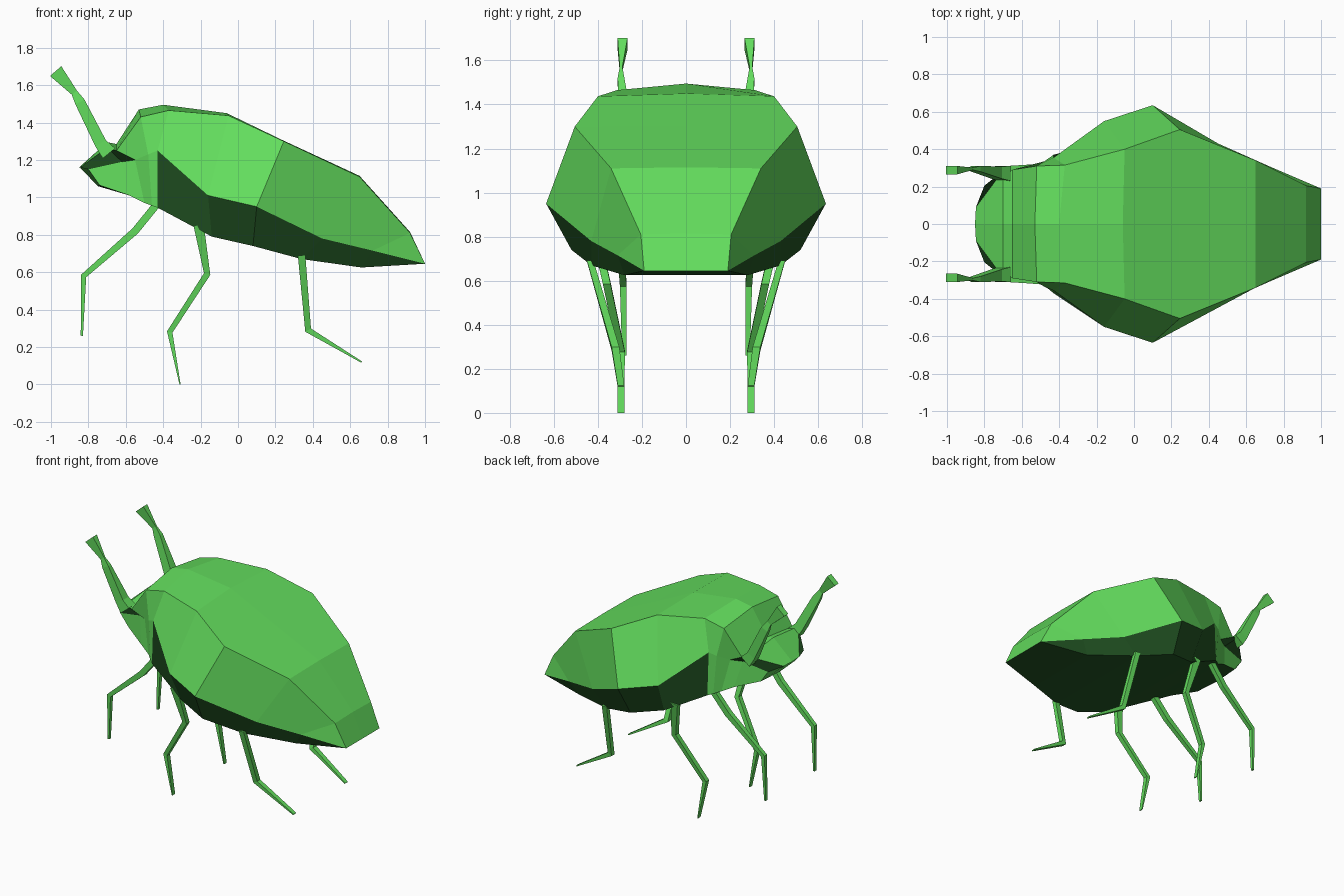
import bpy, bmesh
from mathutils import Vector

if "Cube" in bpy.data.objects:
    bpy.data.objects.remove(bpy.data.objects["Cube"])


def material(name, rgb):
    m = bpy.data.materials.new(name)
    m.diffuse_color = (*rgb, 1)
    m.use_nodes = True
    m.node_tree.nodes["Principled BSDF"].inputs["Base Color"].default_value = m.diffuse_color
    return m


green = material("leaf green", (0.125, 0.72, 0.11))
dark = material("dark green", (0.016, 0.089, 0.017))


def finish(name, bm, mirror=False):
    bmesh.ops.remove_doubles(bm, verts=bm.verts, dist=0.0005)
    bmesh.ops.recalc_face_normals(bm, faces=bm.faces)
    me = bpy.data.meshes.new(name)
    bm.to_mesh(me)
    bm.free()
    me.materials.append(green)
    me.materials.append(dark)
    ob = bpy.data.objects.new(name, me)
    bpy.context.collection.objects.link(ob)
    if mirror:
        m = ob.modifiers.new("mirror", 'MIRROR')
        m.use_axis = (False, True, False)
        m.use_mirror_merge = False
    return ob


def bridge(bm, rings, paint=lambda segment, strip: 0):
    for k, (a, b) in enumerate(zip(rings, rings[1:])):
        n = len(a)
        for i in range(n):
            j = (i + 1) % n
            bm.faces.new((a[i], a[j], b[j], b[i])).material_index = paint(k, i)


def body_paint(segment, strip):
    strip = min(strip, 7 - strip)            # same on both sides, 0 = back, 3 = belly
    belly = strip == 3 or (strip == 2 and segment >= 4)
    eye_hollow = strip == 1 and segment <= 1
    return int(belly or eye_hollow)


def loft(name, sections):
    """Each section: top centre, ridge, flank, belly edge, bottom centre."""
    bm = bmesh.new()
    rings = []
    for s in sections:
        pts = s + [(x, -y, z) for x, y, z in s[3:0:-1]]
        rings.append([bm.verts.new(p) for p in pts])
    bridge(bm, rings, body_paint)
    bm.faces.new(rings[0])
    return finish(name, bm)


def limb(name, path):
    """Tapered four-sided limb; path points are (x, y, z, width, thickness in y)."""
    bm = bmesh.new()
    rings = []
    for i, (x, y, z, w, t) in enumerate(path):
        a, b = path[max(i - 1, 0)], path[min(i + 1, len(path) - 1)]
        d = Vector((b[0] - a[0], 0, b[2] - a[2])).normalized()
        n = Vector((-d.z, 0, d.x)) * w / 2
        c, h = Vector((x, y, z)), Vector((0, t / 2, 0))
        rings.append([bm.verts.new(p) for p in (c + n + h, c + n - h, c - n - h, c - n + h)])
    bridge(bm, rings)
    bm.faces.new(rings[0])
    bm.faces.new(rings[-1])
    return finish(name, bm, True)


# Body shell, from the snout to the tail
loft("body", [
    [(-.85, 0, 1.16), (-.845, .09, 1.16), (-.80, .205, 1.15), (-.74, .20, 1.065), (-.75, 0, 1.06)],
    [(-.70, 0, 1.295), (-.70, .285, 1.265), (-.62, .235, 1.19), (-.58, .28, 1.01), (-.58, 0, 1.01)],
    [(-.65, 0, 1.285), (-.65, .29, 1.25), (-.55, .28, 1.20), (-.50, .31, .97), (-.50, 0, .97)],
    [(-.53, 0, 1.47), (-.52, .31, 1.43), (-.48, .335, 1.23), (-.46, .345, .955), (-.46, 0, .955)],
    [(-.40, 0, 1.495), (-.37, .315, 1.465), (-.43, .355, 1.25), (-.43, .37, .945), (-.43, 0, .945)],
    [(-.06, 0, 1.45), (-.05, .40, 1.437), (-.16, .55, 1.01), (-.14, .45, .79), (-.14, 0, .79)],
    [(.24, 0, 1.305), (.245, .505, 1.30), (.10, .635, .95), (.08, .52, .74), (.08, 0, .74)],
    [(.65, 0, 1.115), (.65, .34, 1.11), (.45, .43, .78), (.34, .43, .67), (.34, 0, .67)],
    [(.92, 0, .815), (.92, .205, .81), (.72, .31, .715), (.66, .28, .625), (.66, 0, .625)],
    [(1.0, 0, .645), (1.0, .19, .645), (1.0, .19, .645), (1.0, .19, .645), (1.0, 0, .645)],
])

# Antennae with flattened clubs
limb("antennae", [
    (-.69, .27, 1.235, .085, .08), (-.735, .275, 1.29, .065, .065),
    (-.845, .295, 1.51, .055, .03), (-.875, .295, 1.56, .035, .012),
    (-.975, .288, 1.675, .08, .045)])

# Three pairs of jointed legs
limb("front_legs", [
    (-.42, .31, .98, .04, .035), (-.55, .30, .82, .04, .035),
    (-.825, .285, .58, .03, .03), (-.835, .28, .26, .012, .02)])
limb("middle_legs", [
    (-.21, .42, .85, .055, .035), (-.165, .36, .59, .035, .035),
    (-.365, .295, .28, .03, .035), (-.31, .295, 0.0, .006, .03)])
limb("hind_legs", [
    (.34, .435, .69, .04, .03), (.375, .32, .29, .035, .035), (.66, .295, .12, .008, .03)])
